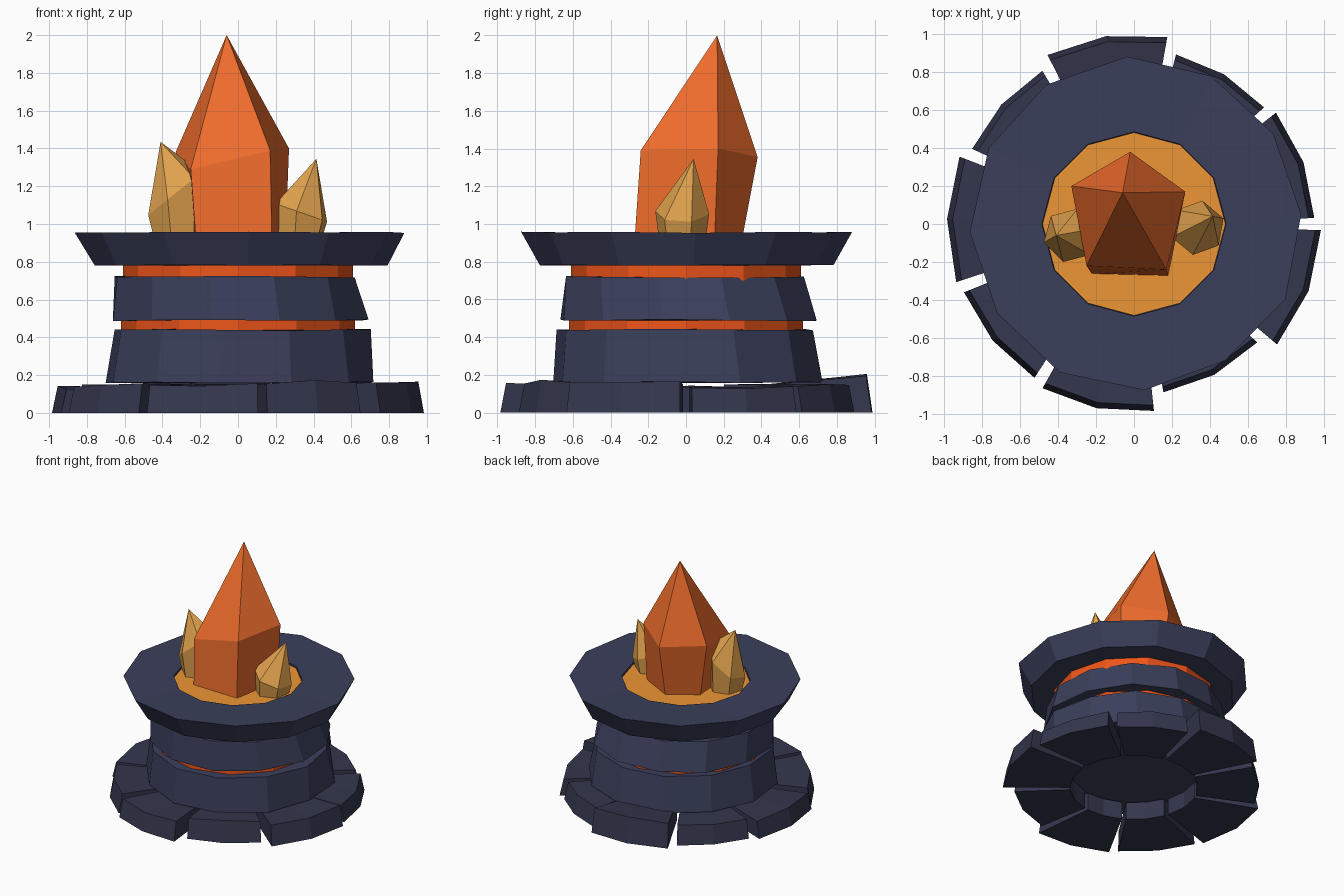
import bpy, random
from math import sin, cos, radians, tau

if "Cube" in bpy.data.objects:
    bpy.data.objects.remove(bpy.data.objects["Cube"])

random.seed(7)


def material(name, rgb):
    m = bpy.data.materials.new(name)
    m.diffuse_color = (*rgb, 1)
    m.use_nodes = True
    m.node_tree.nodes["Principled BSDF"].inputs["Base Color"].default_value = m.diffuse_color
    return m


STONE = material("stone", (0.043, 0.05, 0.105))
DARK = material("base_stone", (0.034, 0.038, 0.075))
LAVA = material("lava", (0.85, 0.09, 0.01))
POOL = material("lava_pool", (0.85, 0.3, 0.035))
FIRE = material("fire_crystal", (0.85, 0.15, 0.025))
AMBER = material("amber_crystal", (0.75, 0.36, 0.075))


def make(name, verts, faces, mat):
    me = bpy.data.meshes.new(name)
    me.from_pydata(verts, [], faces)
    me.materials.append(mat)
    ob = bpy.data.objects.new(name, me)
    bpy.context.collection.objects.link(ob)
    return ob


def ring(n, r, z, cx=0, cy=0, turn=0, jitter=0):
    """Regular ring of points with optional roughness."""
    pts = []
    for i in range(n):
        a = radians(turn) + tau * i / n
        q = r + random.uniform(-jitter, jitter)
        pts.append((cx + q * cos(a), cy + q * sin(a), z + random.uniform(-jitter, jitter) * 0.3))
    return pts


def loft(name, rings, mat, closed=False):
    """Skin equal-sized rings; cap the ends or join last ring to first.
    A one-point last ring becomes an apex."""
    n = len(rings[0])
    apex = len(rings[-1]) == 1
    full = rings[:-1] if apex else rings
    faces = []
    count = len(full)
    for k in range(count if closed else count - 1):
        a, b = k * n, (k + 1) % count * n
        faces += [(a + i, a + (i + 1) % n, b + (i + 1) % n, b + i) for i in range(n)]
    if not closed:
        faces.append(tuple(reversed(range(n))))
        t = (count - 1) * n
        if apex:
            faces += [(t + i, t + (i + 1) % n, t + n) for i in range(n)]
        else:
            faces.append(tuple(range(t, t + n)))
    return make(name, [p for r in rings for p in r], faces, mat)


# Base: nine separate wedge stones (start angle, end angle, outer radius, height)
stones = [(0, 40, 0.95, 0.135), (40, 78, 0.92, 0.15), (78, 119, 1.0, 0.205),
          (119, 157, 0.94, 0.16), (157, 200, 0.985, 0.135), (200, 239, 0.965, 0.145),
          (239, 278, 0.99, 0.145), (278, 318, 0.90, 0.165), (318, 360, 0.985, 0.17)]
for k, (a0, a1, r, h) in enumerate(stones):
    a0, a1 = a0 + 1.9, a1 - 1.9
    verts = []
    for a in (a0, (a0 + a1) / 2, a1):
        c, s = cos(radians(a)), sin(radians(a))
        for q, z in ((0.48, 0), (r, 0), (r - 0.03, h + random.uniform(-.012, .012)),
                     (0.48, min(h, 0.15))):
            verts.append((q * c, q * s, z))
    faces = [(0, 1, 2, 3), (11, 10, 9, 8)]
    for j in (0, 4):
        faces += [(j + i, j + 4 + i, j + 4 + (i + 1) % 4, j + (i + 1) % 4) for i in range(4)]
    for i in range(len(faces)):
        faces[i] = tuple(reversed(faces[i])) if i > 1 else faces[i]
    make(f"base_stone_{k + 1}", verts, faces, DARK)

# Two drum tiers
loft("lower_drum", [ring(12, 0.72, 0.16, 0.01, 0.015, 22, 0.015),
                    ring(12, 0.68, 0.44, 0.015, 0, 22, 0.015)], STONE)
loft("middle_drum", [ring(12, 0.69, 0.49, 0.005, 0.02, 18, 0.015),
                     ring(12, 0.65, 0.72, -0.015, -0.01, 18, 0.015)], STONE)

# Glowing seams between the tiers
loft("lower_lava_seam", [ring(12, 0.62, 0.42), ring(12, 0.62, 0.51)], LAVA)
loft("upper_lava_seam", [ring(12, 0.61, 0.70), ring(12, 0.61, 0.80)], LAVA)

# Flared rim with an open centre, and the pool inside it
loft("rim", [ring(12, 0.48, 0.78), ring(12, 0.775, 0.782, 0.01, 0, 3, 0.01),
             ring(12, 0.87, 0.955, 0.01, 0.005, 3, 0.015), ring(12, 0.485, 0.95)], STONE, closed=True)
loft("lava_pool", [ring(12, 0.482, 0.79), ring(12, 0.482, 0.935)], POOL)

# Large five-sided crystal
base = [(0.18, -0.275, 0.88), (0.25, 0.15, 0.88), (-0.02, 0.29, 0.88),
        (-0.23, 0.15, 0.88), (-0.22, -0.265, 0.88)]
shoulder = [(0.17, -0.24, 1.39), (0.27, 0.17, 1.40), (-0.02, 0.38, 1.355),
            (-0.33, 0.20, 1.38), (-0.25, -0.22, 1.29)]
loft("large_crystal", [base, shoulder, [(-0.06, 0.165, 2.0)]], FIRE)


# Small side crystals, leaning outward
def small_crystal(name, cx, cy, zmid, slope, tip, turn):
    low = ring(6, 0.12, 0.88, cx * 0.95, cy, turn)
    mid = [(x, y, zmid + slope * (x - cx)) for x, y, z in ring(6, 0.145, 0, cx, cy, turn)]
    loft(name, [low, mid, [tip]], AMBER)


small_crystal("left_crystal", -0.335, -0.06, 1.16, 0.8, (-0.41, -0.06, 1.435), 15)
small_crystal("right_crystal", 0.335, -0.02, 1.06, -0.35, (0.415, 0.04, 1.345), 20)
